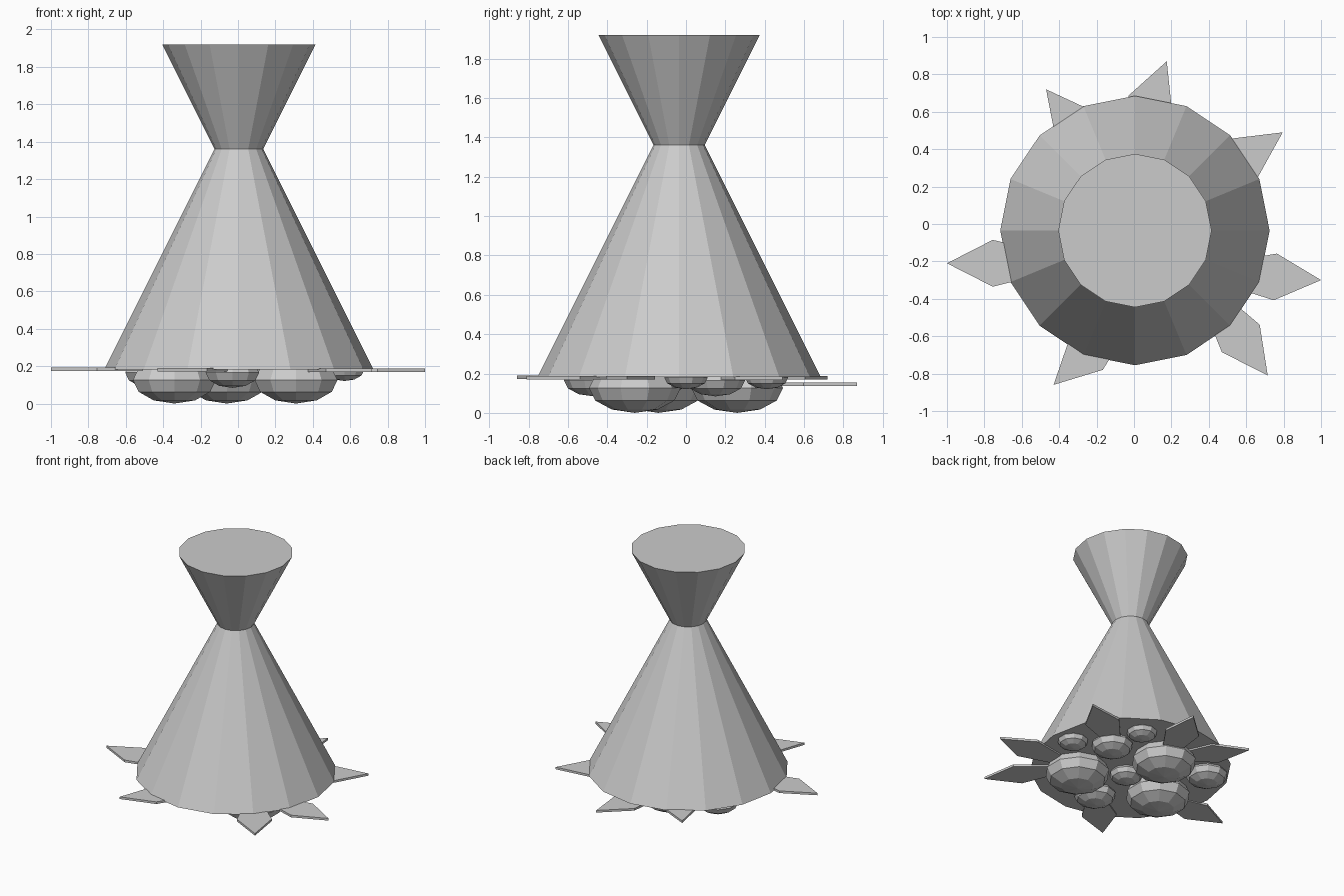
import bpy, bmesh, math
from mathutils import Matrix, Vector

if "Cube" in bpy.data.objects:
    bpy.data.objects.remove(bpy.data.objects["Cube"])

CX, CY = 0.005, -0.035


def finish(name, bm):
    bmesh.ops.recalc_face_normals(bm, faces=bm.faces)
    me = bpy.data.meshes.new(name)
    bm.to_mesh(me)
    bm.free()
    ob = bpy.data.objects.new(name, me)
    bpy.context.collection.objects.link(ob)
    return ob


def cone(name, r1, r2, z0, z1):
    bm = bmesh.new()
    bmesh.ops.create_cone(bm, cap_ends=True, segments=16, radius1=r1, radius2=r2, depth=z1 - z0)
    bmesh.ops.remove_doubles(bm, verts=bm.verts, dist=1e-5)
    bmesh.ops.translate(bm, verts=bm.verts, vec=(CX, CY, (z0 + z1) / 2))
    return finish(name, bm)


def pad(name, x, y, z, r):
    # flattened low-poly ball
    bm = bmesh.new()
    bmesh.ops.create_uvsphere(bm, u_segments=10, v_segments=6, radius=r)
    bmesh.ops.scale(bm, verts=bm.verts, vec=(1, 1, 0.54))
    bmesh.ops.translate(bm, verts=bm.verts, vec=(x, y, z))
    return finish(name, bm)


def leaf(name, x, y, angle, z, thick=0.017):
    # pointed plate, outline given from its tip inward along -x
    outline = [(0, 0), (-0.245, 0.125), (-0.49, 0.065), (-0.49, -0.065), (-0.245, -0.125)]
    bm = bmesh.new()
    face = bm.faces.new([bm.verts.new((px, py, 0)) for px, py in outline])
    ext = bmesh.ops.extrude_face_region(bm, geom=[face])
    top = [v for v in ext["geom"] if isinstance(v, bmesh.types.BMVert)]
    bmesh.ops.translate(bm, verts=top, vec=(0, 0, thick))
    m = Matrix.Translation(Vector((x, y, z))) @ Matrix.Rotation(math.radians(angle), 4, 'Z')
    bmesh.ops.transform(bm, matrix=m, verts=bm.verts)
    return finish(name, bm)


# Two interpenetrating cones form the hourglass body
cone("lower_cone", 0.72, 0, 0.182, 1.622)
cone("upper_cone", 0, 0.41, 1.10, 1.92)

# Pointed leaves around the base
leaves = [(1.0, -0.30, -4, 0.170), (0.795, 0.49, 34, 0.168), (0.175, 0.87, 69, 0.137),
          (-0.47, 0.72, 128, 0.170), (-1.0, -0.21, 180, 0.175),
          (-0.43, -0.86, 224, 0.172), (0.715, -0.81, -54, 0.170)]
for i, (x, y, a, z) in enumerate(leaves):
    leaf(f"leaf_{i + 1}", x, y, a, z)

# Three large feet
for i, (x, y) in enumerate([(0.31, -0.26), (-0.06, 0.26), (-0.34, -0.14)]):
    pad(f"large_foot_{i + 1}", x, y, 0.126, 0.233)

# Small bumps under the base
bumps = [(0.57, 0.0, 0.18, 0.11), (0.33, 0.15, 0.165, 0.15), (0.27, 0.41, 0.18, 0.11),
         (-0.015, -0.105, 0.165, 0.12), (-0.03, -0.47, 0.165, 0.15), (-0.46, 0.26, 0.165, 0.15)]
for i, (x, y, z, r) in enumerate(bumps):
    pad(f"small_bump_{i + 1}", x, y, z, r)
